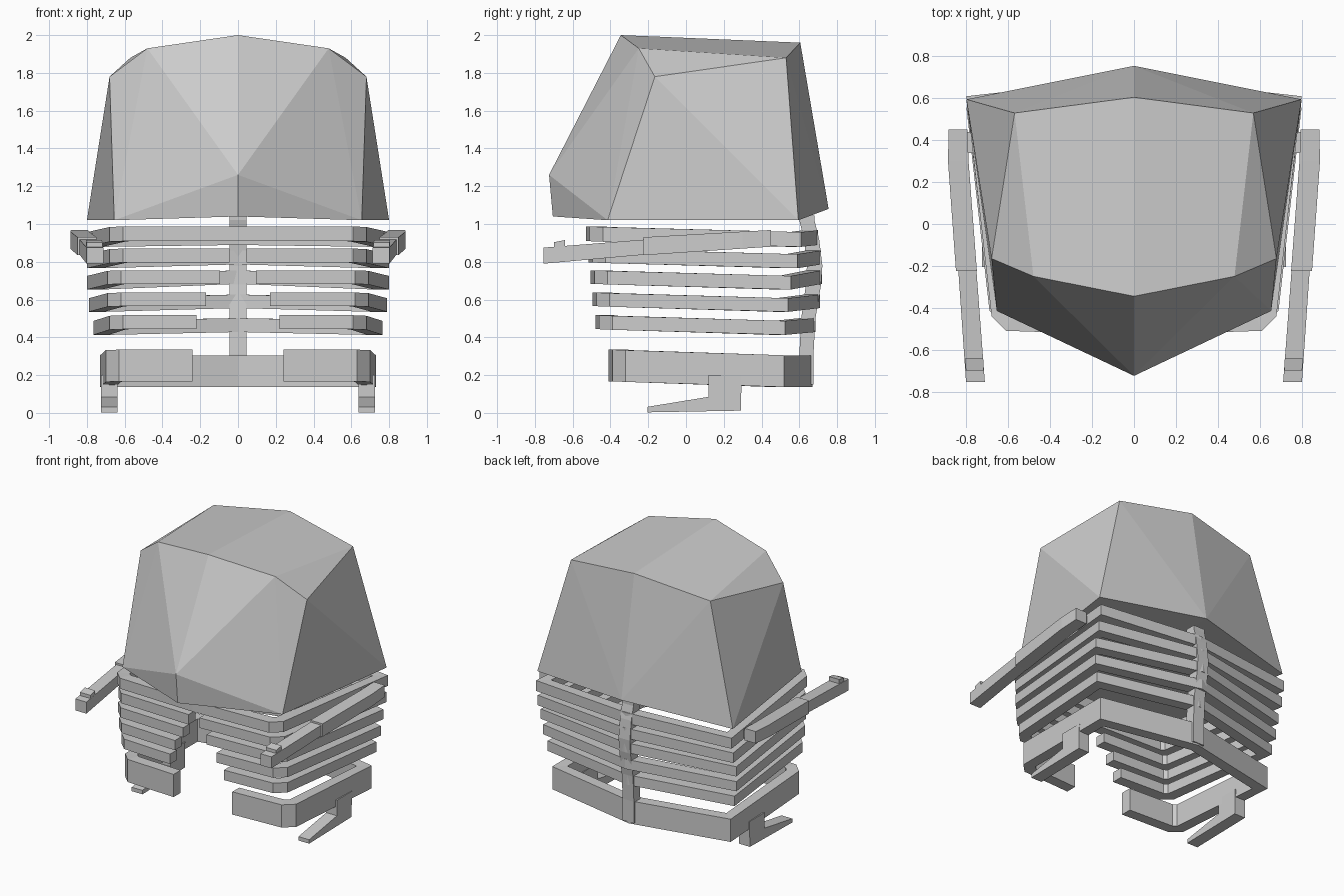
import bpy, bmesh

if "Cube" in bpy.data.objects:
    bpy.data.objects.remove(bpy.data.objects["Cube"])


def make(name, verts, faces, mirror=True):
    """Mesh object from points and faces, optionally mirrored across x = 0."""
    me = bpy.data.meshes.new(name)
    bm = bmesh.new()
    vs = [bm.verts.new(v) for v in verts]
    for f in faces:
        bm.faces.new([vs[i] for i in f])
    bmesh.ops.recalc_face_normals(bm, faces=bm.faces)
    if mirror:
        geo = bm.verts[:] + bm.edges[:] + bm.faces[:]
        bmesh.ops.mirror(bm, geom=geo, axis='X', merge_dist=-1)
        bmesh.ops.remove_doubles(bm, verts=bm.verts[:], dist=0.0005)
        bmesh.ops.recalc_face_normals(bm, faces=bm.faces)
    bm.to_mesh(me)
    bm.free()
    ob = bpy.data.objects.new(name, me)
    bpy.context.collection.objects.link(ob)
    return ob


def loft(name, sections, cap_start=True, cap_end=True, mirror=True):
    """Skin a row of equal-sided cross-sections."""
    n = len(sections[0])
    verts = [p for s in sections for p in s]
    faces = []
    for i in range(len(sections) - 1):
        for j in range(n):
            k = (j + 1) % n
            faces.append((i * n + j, i * n + k, (i + 1) * n + k, (i + 1) * n + j))
    if cap_start:
        faces.append(tuple(range(n)))
    if cap_end:
        faces.append(tuple(range(len(verts) - n, len(verts))))
    return make(name, verts, faces, mirror)


# Faceted head: right half, mirrored
T0, T1, T2, F, N, NB, B, S, C, BC = range(10)
make("head",
     [(0, -.345, 2.0), (.48, -.25, 1.93), (.68, -.165, 1.78), (.655, -.415, 1.02),
      (0, -.725, 1.26), (0, -.705, 1.04), (.80, .595, 1.02), (.57, .53, 1.88),
      (0, .605, 1.96), (0, .755, 1.08)],
     [(T0, T1, N), (T1, F, N), (T1, T2, F), (N, F, NB), (T2, B, F), (T2, S, B),
      (T0, C, S, T1), (T1, S, T2), (S, C, BC), (S, BC, B), (NB, F, B, BC)])


# Ribs and pelvis: half hoops, open at the front by a gap
def hoop(name, gap, yf, xf, xb, yb, yc, z, h, t, drop_c):
    outer = [(gap, yf), (xf - .07, yf + .02), (xf, yf + .09), (xb, yb), (0, yc)]
    inner = [(gap, yf + t), (xf - .07 - t * .4, yf + t + .02),
             (xf - t, yf + .09 + t * .4), (xb - t, yb - t * .8), (0, yc - t)]
    tops = [z, z, z - .003, z - .03, z - drop_c]
    secs = []
    for (ox, oy), (ix, iy), zt in zip(outer, inner, tops):
        secs.append([(ox, oy, zt), (ox, oy, zt - h), (ix, iy, zt - h), (ix, iy, zt)])
    loft(name, secs, cap_start=gap > 0, cap_end=False)


hoop("rib_1", 0, -.53, .68, .80, .61, .70, .987, .078, .08, .02)
hoop("rib_2", .045, -.515, .68, .80, .59, .715, .87, .074, .08, .01)
hoop("rib_3", .095, -.505, .69, .80, .555, .72, .755, .072, .08, 0)
hoop("rib_4", .17, -.495, .69, .79, .54, .71, .637, .072, .08, .01)
hoop("rib_5", .22, -.48, .68, .765, .525, .685, .517, .074, .08, .015)
hoop("pelvis", .24, -.41, .70, .73, .52, .67, .335, .168, .08, .03)

# Spine following the curve of the back
spine = [(.62, .675, .15), (.60, .675, .31), (.61, .685, .5), (.635, .715, .68),
         (.64, .722, .78), (.625, .705, .92), (.60, .68, 1.02), (.60, .68, 1.045)]
loft("spine", [[(-.046, a, z), (.046, a, z), (.046, b, z), (-.046, b, z)]
               for a, b, z in spine], mirror=False)


# Arms: slanted boxes given as (x0, x1, y, z0, z1) sections
def limb(name, stations):
    loft(name, [[(a, y, lo), (b, y, lo), (b, y, hi), (a, y, hi)]
                for a, b, y, lo, hi in stations])


limb("upper_arms", [(.795, .885, .45, .88, .968), (.79, .888, .30, .87, .96),
                    (.75, .85, -.225, .835, .93)])
limb("forearms", [(.757, .843, -.16, .843, .922), (.712, .802, -.755, .79, .875)])
limb("thumbs", [(.72, .805, -.64, .86, .915), (.718, .803, -.70, .86, .903)])

# Shoulder joints tying arms to the first rib
limb("shoulders", [(.74, .82, .44, .89, .95), (.73, .81, .34, .89, .95)])

# Legs and feet: one side profile extruded across x
leg = [(.12, .20), (.12, .085), (-.205, .032), (-.205, .003), (.29, .012), (.295, .20)]
loft("legs", [[(x, y, z) for y, z in leg] for x in (.638, .726)])
